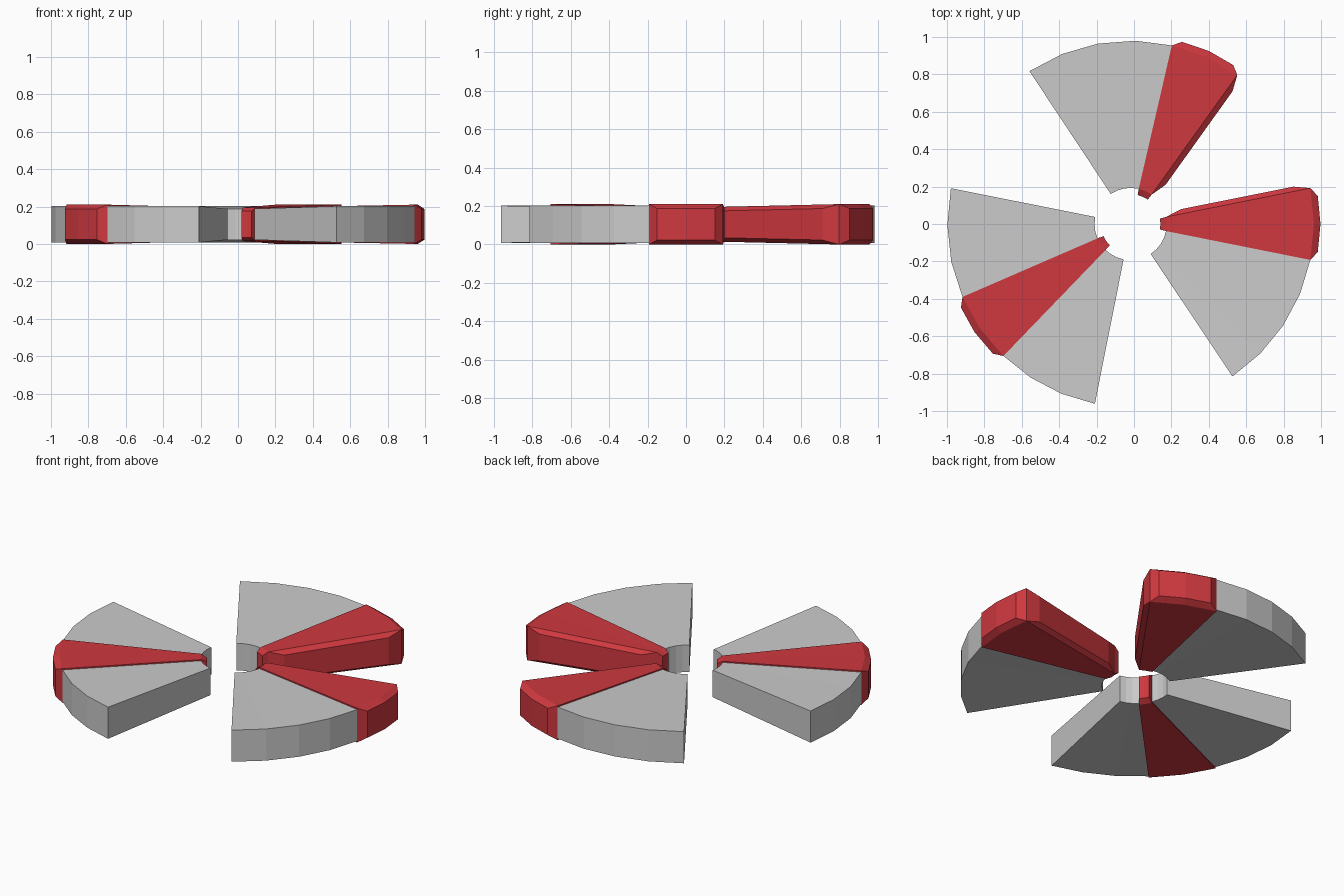
import bpy, bmesh
from math import cos, sin, radians
from mathutils import Vector

if "Cube" in bpy.data.objects:
    bpy.data.objects.remove(bpy.data.objects["Cube"])

CX, ZC = -0.018, 0.105      # hub position, mid height
R_OUT, R_IN = 0.98, 0.193

red = bpy.data.materials.new("red")
red.diffuse_color = (0.62, 0.04, 0.05, 1)
red.use_nodes = True
red.node_tree.nodes["Principled BSDF"].inputs["Base Color"].default_value = red.diffuse_color


def wedge(name, a0, a1, segs, h_out, h_in, panels=(), mat=None):
    """Tapered ring sector; each named wall in panels is extruded as a shrunken pad."""
    bm = bmesh.new()
    cols = []
    for i in range(segs + 1):
        a = radians(a0 + (a1 - a0) * i / segs)
        d = Vector((cos(a), sin(a), 0))
        cols.append([bm.verts.new(Vector((CX, 0, ZC)) + d * r + Vector((0, 0, s * h)))
                     for r, h in ((R_IN, h_in), (R_OUT, h_out)) for s in (-1, 1)])
    walls = {"inner": [], "outer": []}
    for p, q in zip(cols, cols[1:]):
        walls["inner"].append(bm.faces.new((p[0], p[1], q[1], q[0])))
        walls["outer"].append(bm.faces.new((p[2], q[2], q[3], p[3])))
        bm.faces.new((p[1], p[3], q[3], q[1]))
        bm.faces.new((p[0], q[0], q[2], p[2]))
    for key, c in (("start", cols[0]), ("end", cols[-1])):
        walls[key] = [bm.faces.new((c[0], c[2], c[3], c[1]))]

    # outward directions of the walls
    m = radians((a0 + a1) / 2)
    s, e = radians(a0), radians(a1)
    push = {"outer": Vector((cos(m), sin(m), 0)) * 0.038,
            "inner": Vector((cos(m), sin(m), 0)) * -0.033,
            "start": Vector((sin(s), -cos(s), 0)) * 0.03,
            "end": Vector((-sin(e), cos(e), 0)) * 0.025}
    for key in panels:
        ret = bmesh.ops.extrude_face_region(bm, geom=walls[key])
        vs = [v for v in ret["geom"] if isinstance(v, bmesh.types.BMVert)]
        mid = sum((v.co for v in vs), Vector()) / len(vs)
        for v in vs:
            v.co = mid + (v.co - mid) * 0.78 + push[key]
        old = [f for f in walls[key] if f.is_valid]
        bmesh.ops.delete(bm, geom=old, context="FACES_ONLY")
    bmesh.ops.recalc_face_normals(bm, faces=bm.faces[:])
    me = bpy.data.meshes.new(name)
    bm.to_mesh(me)
    bm.free()
    ob = bpy.data.objects.new(name, me)
    bpy.context.collection.objects.link(ob)
    if mat:
        me.materials.append(mat)
    return ob


# grey sectors
for name, a0, a1, n in (("right_sector", -56.25, -11.25, 4),
                        ("back_sector", 76.9, 123.5, 4),
                        ("left_sector_upper", 168.75, 203.5, 3),
                        ("left_sector_lower", 226, 258.75, 3)):
    wedge(name, a0, a1, n, 0.097, 0.083)

# red raised wedges with padded walls
for name, mid, extra in (("right_wedge", 0, ["end"]),
                         ("back_wedge", 65.7, ["start"]),
                         ("left_wedge", 214.75, [])):
    wedge(name, mid - 11.3, mid + 11.3, 2, 0.105, 0.09,
          ["outer", "inner"] + extra, red)
